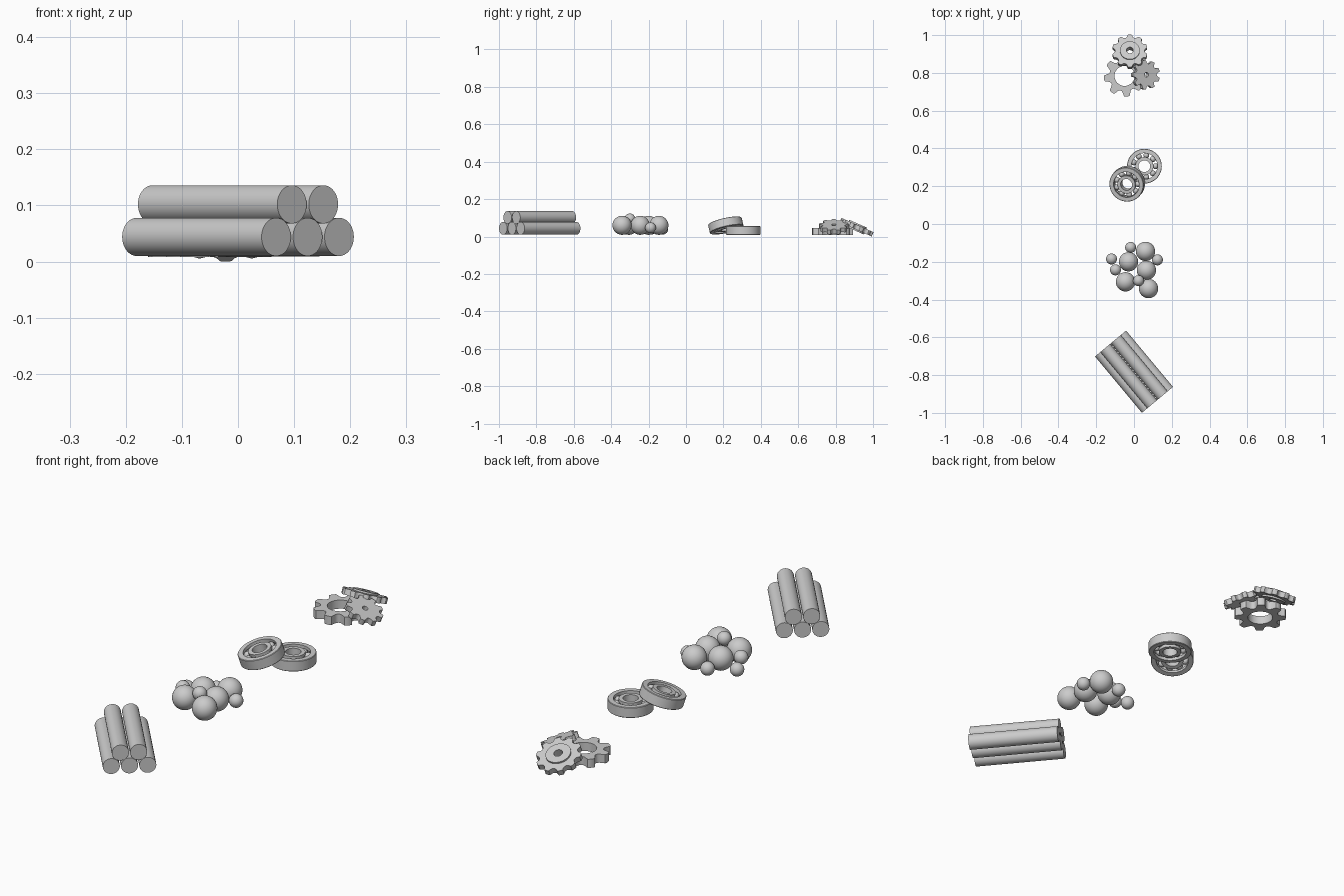
import bpy, bmesh
from math import pi, sin, cos, radians
from mathutils import Matrix, Vector

if "Cube" in bpy.data.objects:
    bpy.data.objects.remove(bpy.data.objects["Cube"])


def tilt(direction, degrees):
    """Rotation that lifts the side facing the given horizontal direction."""
    d = Vector((direction[0], direction[1], 0)).normalized()
    return Matrix.Rotation(radians(degrees), 4, d.cross(Vector((0, 0, 1))))


def smooth(obj, angle=35):
    bpy.ops.object.select_all(action='DESELECT')
    obj.select_set(True)
    bpy.context.view_layer.objects.active = obj
    bpy.ops.object.shade_smooth_by_angle(angle=radians(angle))


def ring_solid(name, rings, matrix, outline=None):
    """Closed ring body: each ring is (radius, z); radius None uses the outline."""
    outline = outline or [(2 * pi * i / 48, 0) for i in range(48)]
    bm = bmesh.new()
    loops = []
    for radius, z in rings:
        loop = []
        for a, r in outline:
            rr = r if radius is None else radius
            loop.append(bm.verts.new((rr * cos(a), rr * sin(a), z)))
        loops.append(loop)
    n = len(outline)
    for k, low in enumerate(loops):
        high = loops[(k + 1) % len(loops)]
        for i in range(n):
            j = (i + 1) % n
            bm.faces.new((low[i], low[j], high[j], high[i]))
    bmesh.ops.recalc_face_normals(bm, faces=bm.faces)
    mesh = bpy.data.meshes.new(name)
    bm.to_mesh(mesh)
    bm.free()
    obj = bpy.data.objects.new(name, mesh)
    bpy.context.collection.objects.link(obj)
    obj.matrix_world = matrix
    smooth(obj)


def ball(name, location, radius, segments=32):
    bpy.ops.mesh.primitive_uv_sphere_add(segments=segments, ring_count=segments // 2,
                                         radius=radius, location=location)
    bpy.context.object.name = name
    bpy.ops.object.shade_smooth()


def gear(name, center, teeth, root, tip, hole, half, phase, rotation, hub=None):
    # one tooth: fraction of the pitch, fraction of the tooth height
    tooth = [(-.5, 0), (-.4, .05), (-.31, .25), (-.24, .6), (-.19, .92), (-.14, 1), (0, 1),
             (.14, 1), (.19, .92), (.24, .6), (.31, .25), (.4, .05)]
    outline = [(radians(phase) + (t + f) * 2 * pi / teeth, root + h * (tip - root))
               for t in range(teeth) for f, h in tooth]
    if hub:
        r, h = hub
        rings = [(hole, -h), (r, -h), (r, -half), (None, -half),
                 (None, half), (r, half), (r, h), (hole, h)]
    else:
        rings = [(hole, -half), (None, -half), (None, half), (hole, half)]
    ring_solid(name, rings, Matrix.Translation(center) @ rotation, outline)


def bearing(name, center, rotation):
    m = Matrix.Translation(center) @ rotation
    w, b = .023, .002
    # rings with rounded ball grooves
    groove = [.0095 * k / 4 for k in range(-4, 5)]
    bulge = [.0055 * (1 - (k / 4) ** 2) for k in range(-4, 5)]
    outer = [(.069, -w), (.092 - b, -w), (.092, -w + b), (.092, w - b), (.092 - b, w), (.069, w)]
    outer += [(.069 + d, -z) for z, d in zip(groove, bulge)]
    ring_solid(name + "_outer_ring", outer, m)
    inner = [(.031, w), (.031, -w), (.048, -w)]
    inner += [(.048 - d, z) for z, d in zip(groove, bulge)] + [(.048, w)]
    ring_solid(name + "_inner_ring", inner, m)
    for i in range(9):
        a = 2 * pi * i / 9
        ball(name + "_ball", m @ Vector((.0585 * cos(a), .0585 * sin(a), 0)), .0155, 20)


# stacked rods
axis = Vector((.64, -.768, 0)).normalized()
side = Vector((.768, .64, 0)).normalized()
for row, z in (((-1, 0, 1), .044), ((-.5, .5), .102)):
    for s in row:
        bpy.ops.mesh.primitive_cylinder_add(vertices=48, radius=.034, depth=.388)
        rod = bpy.context.object
        rod.name = "rod"
        rod.matrix_world = (Matrix.Translation(Vector((0, -.782, z)) + side * s * .073)
                            @ axis.to_track_quat('Z', 'Y').to_matrix().to_4x4())
        smooth(rod)

# loose balls
for x, y in ((-.029, -.2), (.061, -.145), (.066, -.245), (-.045, -.306), (.077, -.342)):
    ball("large_ball", (x, y, .06), .051)
for x, y, z in ((-.018, -.124, .04), (-.119, -.185, .04), (-.098, -.243, .066),
                (.124, -.19, .047), (.024, -.3, .094)):
    ball("small_ball", (x, y, z), .029)

# bearings: one flat, one leaning on it
bearing("flat_bearing", (.055, .306, .032), Matrix.Identity(4))
bearing("leaning_bearing", (-.036, .213, .059), tilt((.69, .73), 17))

# gears: one flat, two leaning on it
gear("flat_gear", (-.05, .784, .027), 8, .08, .11, .053, .019, 187, Matrix.Identity(4))
gear("small_gear", (.061, .79, .052), 9, .059, .078, .012, .0125, 20, tilt((-1, 0), 23))
gear("hub_gear", (-.022, .912, .05), 10, .078, .094, .018, .0125, 90, tilt((0, -1), 24),
     hub=(.052, .02))
